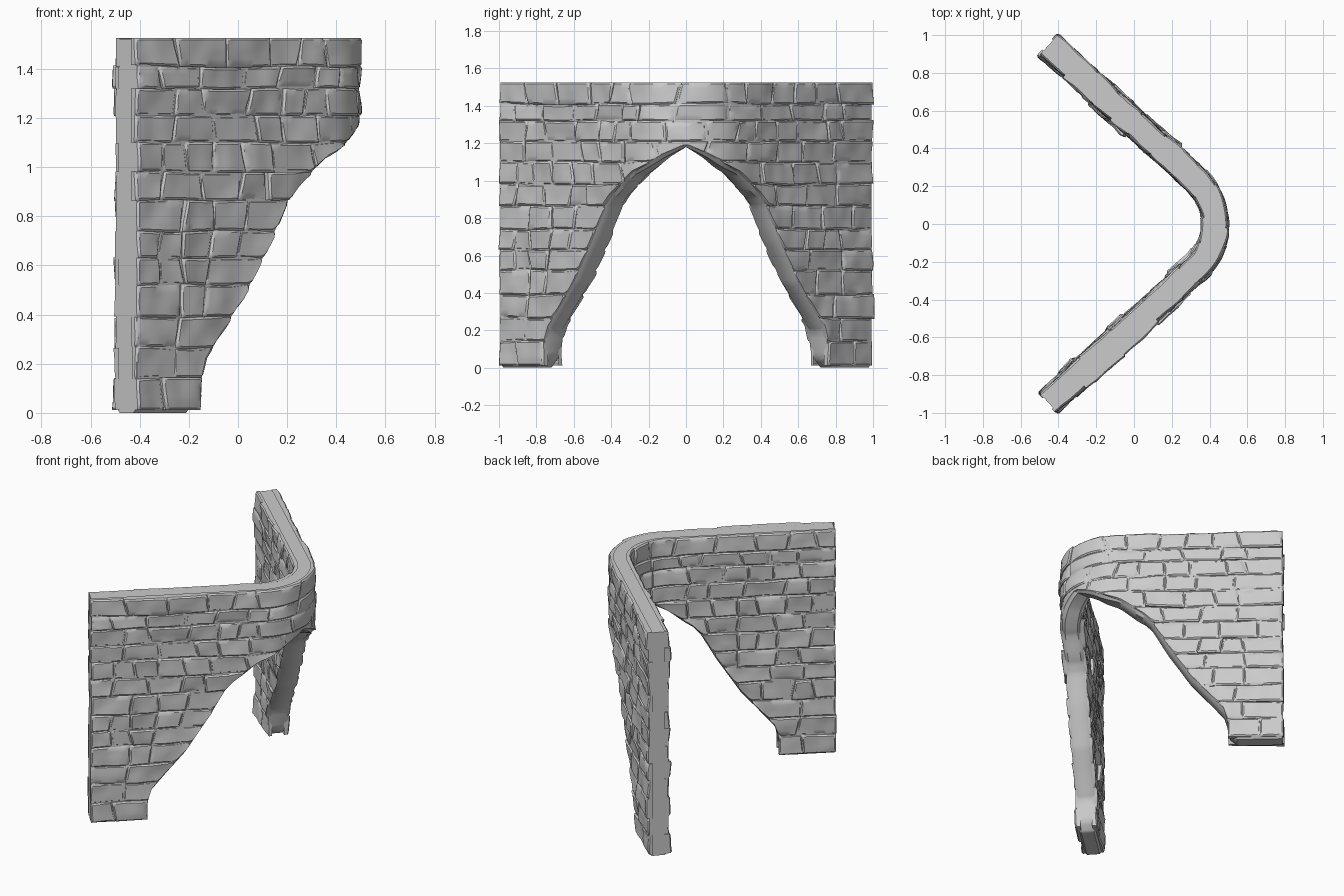
import bpy, bmesh, math, random
from mathutils import Vector, noise

random.seed(7)
if "Cube" in bpy.data.objects:
    bpy.data.objects.remove(bpy.data.objects["Cube"])

# Plan of the wall: an arc at the corner, then a straight wing on each side
RADIUS, CENTRE_X, ANGLE, WING = 0.32, 0.11, math.radians(47.7), 1.057
ARC = RADIUS * ANGLE
LENGTH = ARC + WING
HALF, TOP = 0.063, 1.522
COURSES = [0, .14, .265, .39, .52, .63, .74, .865, .98, 1.1, 1.21, 1.32, 1.41, TOP + .004]
ARCH = [(0, 1.18), (.1, 1.125), (.24, 1.03), (.35, .91), (.38, .86), (.45, .68),
        (.55, .45), (.66, .26), (.7, .19), (.715, .05), (.75, 0), (2, 0)]


def place(s, depth, z):
    """Point at distance s along the wall, depth outward from its middle."""
    a = min(abs(s) / RADIUS, ANGLE)
    run = max(0, abs(s) - ARC)
    x = CENTRE_X + (RADIUS + depth) * math.cos(a) - run * math.sin(a)
    y = (RADIUS + depth) * math.sin(a) + run * math.cos(a)
    return Vector((x, math.copysign(y, s), z))


def arch_height(s):
    y = abs(place(s, 0, 0).y)
    for (y0, z0), (y1, z1) in zip(ARCH, ARCH[1:]):
        if y <= y1:
            return z0 + (z1 - z0) * (y - y0) / (y1 - y0)
    return 0


def course_line(k, s, side):
    z = COURSES[k]
    if 0 < k < len(COURSES) - 1:
        z += .009 * noise.noise(Vector((s * 4, k * 5.3, side * 9)))
    return z


def spaced(length, step, margin):
    """Fractions 0 to 1 with a narrow margin at both ends for the worn edge."""
    m = min(.3, margin / length)
    n = max(2, round(length / step))
    return [0] + [m + (1 - 2 * m) * i / n for i in range(n + 1)] + [1]


stone = bpy.data.materials.new("grey stone")
stone.use_nodes = True
GREY = (0.6, 0.6, 0.6, 1)
stone.diffuse_color = GREY
stone.node_tree.nodes["Principled BSDF"].inputs["Base Color"].default_value = GREY


def finish(bm, name):
    bmesh.ops.recalc_face_normals(bm, faces=bm.faces[:])
    mesh = bpy.data.meshes.new(name)
    bm.to_mesh(mesh)
    bm.free()
    mesh.materials.append(stone)
    obj = bpy.data.objects.new(name, mesh)
    bpy.context.collection.objects.link(obj)
    bpy.ops.object.select_all(action="DESELECT")
    obj.select_set(True)
    bpy.context.view_layer.objects.active = obj
    bpy.ops.object.shade_smooth_by_angle(angle=math.radians(38))


# Solid core with a rounded underside following the arch
def build_core():
    bm = bmesh.new()
    rings = []
    n = 220
    for i in range(n + 1):
        s = LENGTH * (2 * i / n - 1) * .997
        b = arch_height(s)
        wear = .008 * noise.noise(Vector((s * 9, 2, 5))) if b > .02 else 0
        b += max(wear, -b)
        r = .022
        section = [(-HALF, TOP - .008), (-HALF, b + r), (r - HALF, b), (HALF - r, b),
                   (HALF, b + r), (HALF, TOP - .008), (HALF - .01, TOP), (.01 - HALF, TOP)]
        rings.append([bm.verts.new(place(s, d, z)) for d, z in section])
    for a, b in zip(rings, rings[1:]):
        for j in range(len(a)):
            k = (j + 1) % len(a)
            bm.faces.new((a[j], a[k], b[k], b[j]))
    bm.faces.new(rings[0])
    bm.faces.new(rings[-1])
    finish(bm, "wall_core")


# One worn stone: a slightly tilted, chipped grid with a skirt into the core
def add_brick(bm, side, k, s0, s1, lean0, lean1):
    us = spaced(s1 - s0, .025, .009)
    vs = spaced(COURSES[k + 1] - COURSES[k], .03, .009)
    proud = HALF + random.uniform(.002, .011)
    if random.random() < .13 and abs(s0 + s1) < 2 * LENGTH - .25:
        proud += random.uniform(.008, .02)
    tilt_u, tilt_v = random.uniform(-.012, .012), random.uniform(-.012, .012)
    seed = random.uniform(0, 50)
    grid, skirt = [], {}
    for i, u in enumerate(us):
        column = []
        for j, v in enumerate(vs):
            s = s0 + (s1 - s0) * u + (v - .5) * (lean0 * (1 - u) + lean1 * u)
            low = max(course_line(k, s, side), arch_height(s) + .016 if k else .012)
            high = max(low + .008, course_line(k + 1, s, side))
            z = low + (high - low) * v
            edge = i in (0, len(us) - 1) or j in (0, len(vs) - 1)
            d = proud + tilt_u * (u - .5) + tilt_v * (v - .5)
            d += .008 * noise.noise(Vector((s * 11, z * 11, seed)))
            d = max(d, HALF + .001) - (.008 if edge else 0)
            vert = bm.verts.new(place(s, side * d, z))
            if edge:
                skirt[vert] = bm.verts.new(place(s, side * (HALF - .025), z))
            column.append(vert)
        grid.append(column)
    for a, b in zip(grid, grid[1:]):
        for j in range(len(vs) - 1):
            bm.faces.new((a[j], b[j], b[j + 1], a[j + 1]))
    rim = ([c[0] for c in grid] + grid[-1][1:] + [c[-1] for c in grid[-2::-1]]
           + grid[0][-2:0:-1])
    for p, q in zip(rim, rim[1:] + rim[:1]):
        bm.faces.new((q, p, skirt[p], skirt[q]))


# Courses of stones on one side of the wall, left out over the arch
def build_bricks(side, name):
    bm = bmesh.new()
    for k in range(len(COURSES) - 1):
        start = 0
        while arch_height(start) > COURSES[k + 1] - .022:
            start += .005
        spans = [(-LENGTH, -start), (start, LENGTH)] if start else [(-LENGTH, LENGTH)]
        for lo, hi in spans:
            cuts = [lo - random.uniform(-.004, .006) * (lo == -LENGTH)]
            while hi - cuts[-1] > .34:
                cuts.append(cuts[-1] + random.uniform(.12, .26))
            cuts.append(hi + random.uniform(-.004, .006) * (hi == LENGTH))
            leans = [0] + [random.uniform(-.03, .03) for _ in cuts[2:]] + [0]
            for i in range(len(cuts) - 1):
                add_brick(bm, side, k, cuts[i], cuts[i + 1], leans[i], leans[i + 1])
    finish(bm, name)


build_core()
build_bricks(1, "outer_bricks")
build_bricks(-1, "inner_bricks")
